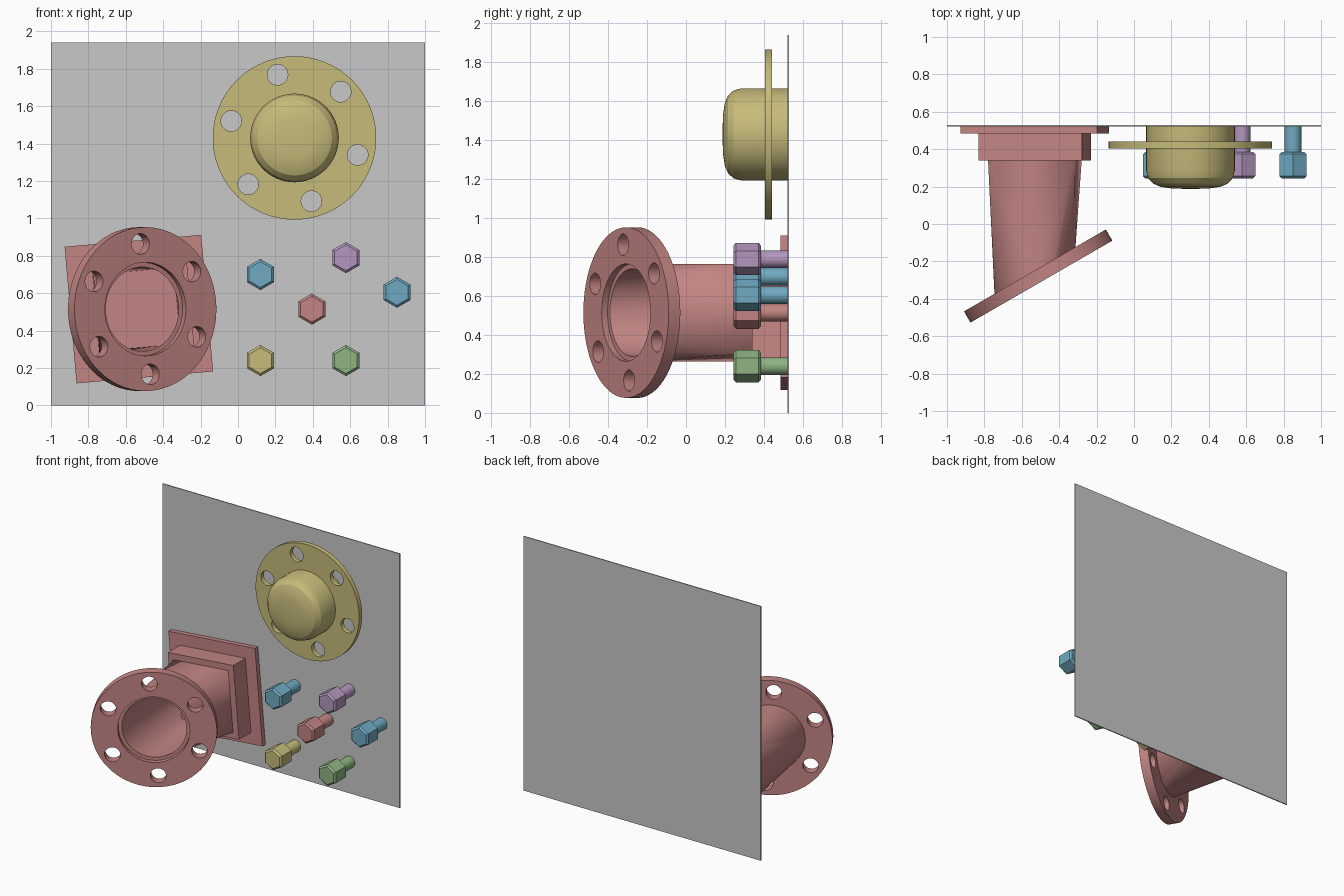
import bpy, bmesh, math
from mathutils import Matrix, Vector

old = bpy.data.objects.get("Cube")
if old:
    bpy.data.objects.remove(old)


def material(name, rgb):
    lin = [((c / 255 + 0.055) / 1.055) ** 2.4 for c in rgb] + [1.0]
    m = bpy.data.materials.new(name)
    m.use_nodes = True
    m.diffuse_color = lin
    m.node_tree.nodes["Principled BSDF"].inputs["Base Color"].default_value = lin
    return m


GREY = material("panel grey", (200, 200, 200))
RED = material("dusty red", (194, 133, 131))
YELLOW = material("mustard yellow", (198, 187, 122))
BLUE = material("steel blue", (112, 170, 194))
PURPLE = material("soft purple", (180, 151, 190))
GREEN = material("leaf green", (144, 180, 132))


def frame(x, y, z, turn=0.0):
    """Local z points out of the panel (-y), local y points up."""
    return (Matrix.Translation((x, y, z)) @ Matrix.Rotation(math.radians(turn), 4, 'Z')
            @ Matrix.Rotation(math.pi / 2, 4, 'X'))


def make(name, bm, mat, smooth=True):
    bmesh.ops.recalc_face_normals(bm, faces=bm.faces)
    me = bpy.data.meshes.new(name)
    bm.to_mesh(me)
    bm.free()
    ob = bpy.data.objects.new(name, me)
    bpy.context.collection.objects.link(ob)
    me.materials.append(mat)
    if smooth:
        shade(ob)
    return ob


def shade(ob):
    bpy.ops.object.select_all(action='DESELECT')
    ob.select_set(True)
    bpy.context.view_layer.objects.active = ob
    bpy.ops.object.shade_smooth_by_angle(angle=math.radians(25))


def disc(bm, m, r, low, high, sides=64):
    """Cylinder along local z from low to high."""
    res = bmesh.ops.create_cone(
        bm, cap_ends=True, segments=sides, radius1=r, radius2=r, depth=high - low,
        matrix=m @ Matrix.Translation((0, 0, (low + high) / 2)))
    return res["verts"]


def box(bm, m, size):
    bmesh.ops.create_cube(bm, size=1, matrix=m @ Matrix.Diagonal((*size, 1)))


def drilled_flange(name, m, radius, thick, bore, start, mat):
    """Round flange with a centre bore and six bolt holes; local z=0 is its front."""
    bm = bmesh.new()
    disc(bm, m, radius, -thick, 0, 96)
    ob = make(name, bm, mat, False)
    cut = bmesh.new()
    disc(cut, m, bore, -thick - 0.05, 0.05)
    for k in range(6):
        a = math.radians(start + 60 * k)
        shift = Matrix.Translation((0.35 * math.cos(a), 0.35 * math.sin(a), 0))
        disc(cut, m @ shift, 0.055, -thick - 0.05, 0.05, 32)
    cutter = make("flange_cutter", cut, mat, False)
    cutter.hide_render = True
    mod = ob.modifiers.new("holes", 'BOOLEAN')
    mod.operation = 'DIFFERENCE'
    mod.solver = 'EXACT'
    mod.object = cutter
    bpy.ops.object.select_all(action='DESELECT')
    ob.select_set(True)
    bpy.context.view_layer.objects.active = ob
    bpy.ops.object.modifier_apply(modifier="holes")
    bpy.data.objects.remove(cutter)
    shade(ob)


# Thin upright panel
bm = bmesh.new()
box(bm, Matrix.Translation((0, 0.525, 0.97)), (2, 0.008, 1.94))
make("back_panel", bm, GREY, False)

# Domed cap with drilled flange
drilled_flange("cap_flange", frame(0.302, 0.405, 1.43), 0.437, 0.036, 0.23, 45, YELLOW)
bm = bmesh.new()
profile = [(0, 0.187), (0.1, 0.19), (0.16, 0.199), (0.2, 0.216), (0.226, 0.245),
           (0.237, 0.285), (0.237, 0.522), (0, 0.522)]
vs = [bm.verts.new((0.302 + r, y, 1.43)) for r, y in profile]
es = [bm.edges.new(p) for p in zip(vs, vs[1:])]
bmesh.ops.spin(bm, geom=vs + es, cent=(0.302, 0, 1.43), axis=(0, 1, 0),
               angle=math.tau, steps=64)
bmesh.ops.remove_doubles(bm, verts=bm.verts, dist=0.0005)
make("cap_dome", bm, YELLOW)

# Hex bolts standing out from the panel
bolts = [("blue_bolt_inner", 0.12, 0.70, BLUE), ("blue_bolt_outer", 0.85, 0.605, BLUE),
         ("purple_bolt", 0.577, 0.79, PURPLE), ("red_bolt", 0.395, 0.515, RED),
         ("yellow_bolt", 0.12, 0.24, YELLOW), ("green_bolt", 0.577, 0.24, GREEN)]
for name, x, z, mat in bolts:
    bm = bmesh.new()
    m = frame(x, 0.522, z)
    head = disc(bm, m, 0.083, 0.137, 0.278, 6)
    rims = {e for v in head for e in v.link_edges
            if abs(e.verts[0].co.y - e.verts[1].co.y) < 0.01}
    bmesh.ops.bevel(bm, geom=list(rims), offset=0.012, segments=1, affect='EDGES')
    disc(bm, m, 0.045, 0, 0.14, 32)
    make(name, bm, mat)

# Square mounting plate and block, turned slightly on the panel
CX, CZ, ROLL = -0.53, 0.515, 5
roll = Matrix.Rotation(math.radians(ROLL), 4, 'Z')
for name, side, front, back in (("mount_plate", 0.733, 0.485, 0.522),
                                ("mount_block", 0.555, 0.34, 0.486)):
    bm = bmesh.new()
    box(bm, frame(CX, (front + back) / 2, CZ) @ roll, (side, side, back - front))
    make(name, bm, RED, False)

# Angled front flange
THICK, STEP = 0.069, 0.035
tilted = frame(-0.495, -0.308, CZ, 30)
drilled_flange("pipe_flange", tilted, 0.438, THICK, 0.25, 35, RED)

# Hollow duct blending from the square block to the round flange
bm = bmesh.new()
square_frame = frame(CX, 0.34, CZ) @ roll
N = 64


def ring(r, depth):
    return [bm.verts.new(tilted @ roll @ Vector((r * math.cos(math.tau * i / N),
                                                 r * math.sin(math.tau * i / N), -depth)))
            for i in range(N)]


def corners(h):
    return [bm.verts.new(square_frame @ Vector((sx * h, sy * h, 0)))
            for sx, sy in ((1, 1), (-1, 1), (-1, -1), (1, -1))]


def blend(square, circle):
    q = N // 4
    for k in range(4):
        for i in range(k * q, (k + 1) * q):
            bm.faces.new((square[k], circle[i], circle[(i + 1) % N]))
        bm.faces.new((square[k], circle[(k + 1) * q % N], square[(k + 1) % 4]))


def bridge(a, b):
    n = len(a)
    for i in range(n):
        j = (i + 1) % n
        bm.faces.new((a[i], a[j], b[j], b[i]))


outer_square, inner_square = corners(0.231), corners(0.205)
outer_back, outer_lip, inner_lip = ring(0.25, THICK), ring(0.25, STEP), ring(0.225, STEP)
blend(outer_square, outer_back)
bridge(outer_back, outer_lip)
bridge(outer_lip, inner_lip)
blend(inner_square, inner_lip)
bridge(inner_square, outer_square)
make("pipe_duct", bm, RED)
